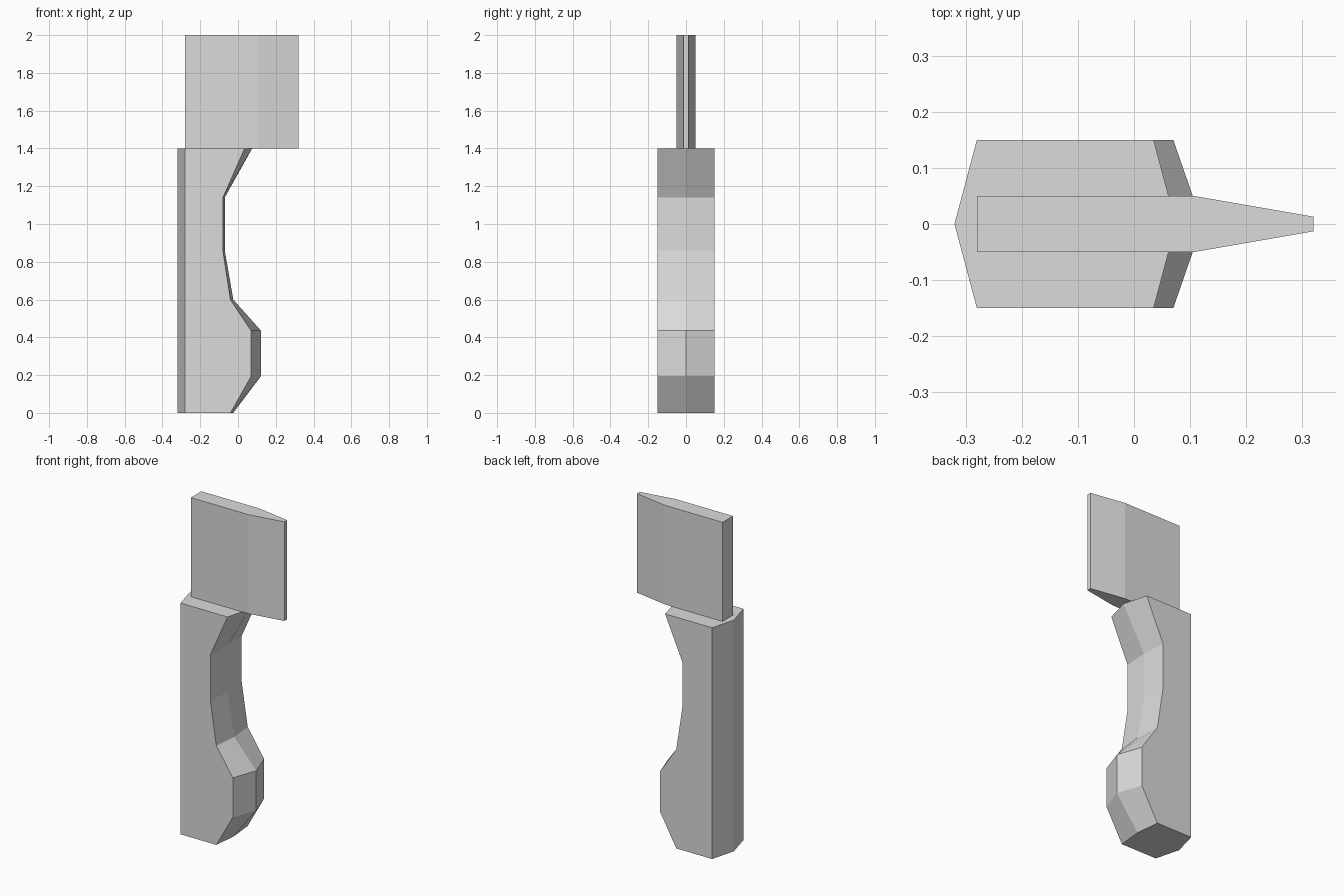
import bpy, bmesh

cube = bpy.data.objects.get("Cube")
if cube:
    bpy.data.objects.remove(cube, do_unlink=True)

# One plain grey for the whole model
GREY = (0.71, 0.71, 0.71, 1)
mat = bpy.data.materials.new("light grey")
mat.use_nodes = True
mat.diffuse_color = GREY
mat.node_tree.nodes["Principled BSDF"].inputs["Base Color"].default_value = GREY


def loft(name, sections):
    """Skin a stack of (z, outline) sections and cap both ends."""
    bm = bmesh.new()
    rings = [[bm.verts.new((x, y, z)) for x, y in outline] for z, outline in sections]
    count = len(rings[0])
    for low, high in zip(rings, rings[1:]):
        for i in range(count):
            j = (i + 1) % count
            bm.faces.new((low[i], low[j], high[j], high[i]))
    bm.faces.new(rings[0][::-1])
    bm.faces.new(rings[-1])
    bmesh.ops.recalc_face_normals(bm, faces=bm.faces)
    mesh = bpy.data.meshes.new(name)
    bm.to_mesh(mesh)
    bm.free()
    mesh.materials.append(mat)
    obj = bpy.data.objects.new(name, mesh)
    bpy.context.collection.objects.link(obj)
    return obj


def grip_outline(side, ridge, half=0.15):
    """Six-sided section: pointed spine, flat sides, ridged finger edge."""
    return [(-0.32, 0), (-0.28, -half), (side, -half),
            (ridge, 0), (side, half), (-0.28, half)]


# Handle: height, side edge x, centre ridge x
levels = [(0, -0.04, -0.025), (0.195, 0.07, 0.122), (0.435, 0.07, 0.122),
          (0.6, -0.04, -0.025), (0.86, -0.08, -0.07), (1.14, -0.08, -0.07),
          (1.4, 0.035, 0.075)]
loft("handle", [(z, grip_outline(side, ridge)) for z, side, ridge in levels])

# Blade: thick slab tapering to a narrow blunt edge
half_blade = [(-0.28, 0.05), (0.107, 0.05), (0.32, 0.013)]
blade_outline = [(x, -y) for x, y in half_blade] + half_blade[::-1]
loft("blade", [(z, blade_outline) for z in (1.4, 2.0)])
